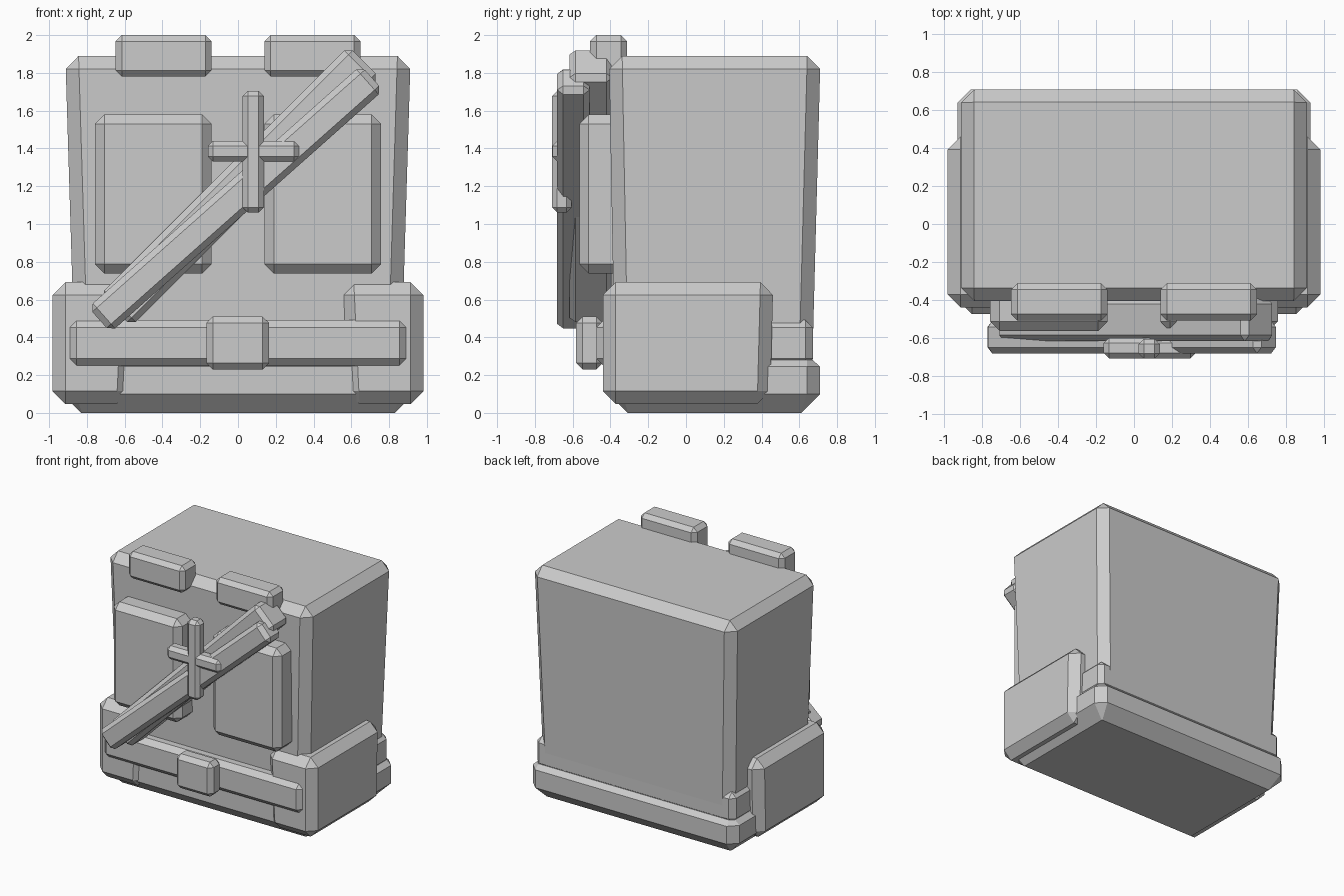
import bpy, bmesh, math
from mathutils import Matrix, Vector

if "Cube" in bpy.data.objects:
    bpy.data.objects.remove(bpy.data.objects["Cube"])


def block(name, x, y, z, bevel, x_low=None, y_low=None, angle=0.0):
    """Chamfered box from (min, max) ranges; x_low / y_low taper the bottom face,
    angle tilts it in the front plane."""
    x_low, y_low = x_low or x, y_low or y
    bm = bmesh.new()
    bmesh.ops.create_cube(bm, size=2)
    for v in bm.verts:
        i, j, k = (int(c > 0) for c in v.co)
        xs, ys = (x, y) if k else (x_low, y_low)
        v.co = (xs[i], ys[j], z[k])
    bmesh.ops.bevel(bm, geom=bm.edges[:], offset=bevel, offset_type='OFFSET',
                    segments=1, profile=0.5, affect='EDGES')
    if angle:
        centre = Vector((sum(x) / 2, sum(y) / 2, sum(z) / 2))
        bmesh.ops.rotate(bm, verts=bm.verts[:], cent=centre,
                         matrix=Matrix.Rotation(-angle, 3, 'Y'))
    bmesh.ops.recalc_face_normals(bm, faces=bm.faces[:])
    mesh = bpy.data.meshes.new(name)
    bm.to_mesh(mesh)
    bm.free()
    obj = bpy.data.objects.new(name, mesh)
    bpy.context.collection.objects.link(obj)
    return obj


def side(s, a, b):
    """Range a..b on the right side, mirrored for s = -1."""
    return (a, b) if s > 0 else (-b, -a)


# main body, tapering slightly towards the bottom
block("body", (-0.914, 0.914), (-0.408, 0.712), (0.12, 1.89), 0.07,
      x_low=(-0.86, 0.86), y_low=(-0.375, 0.665))
block("base", (-0.93, 0.93), (-0.41, 0.71), (0.0, 0.28), 0.1).data
bpy.data.objects.remove(bpy.data.objects["base"])

# base: wide bottom chamfer, small top chamfer
base = block("base", (-0.93, 0.93), (-0.41, 0.71), (0.1, 0.28), 0.035)
bpy.data.objects.remove(base)
bm = bmesh.new()
rings = []
for z, inset in ((0.0, 0.1), (0.1, 0.0), (0.245, 0.0), (0.28, 0.04)):
    hx, y0, y1, c = 0.93 - inset, -0.41 + inset, 0.71 - inset, max(0.07 - inset, 0.004)
    pts = [(-hx + c, y0), (hx - c, y0), (hx, y0 + c), (hx, y1 - c),
           (hx - c, y1), (-hx + c, y1), (-hx, y1 - c), (-hx, y0 + c)]
    rings.append([bm.verts.new((px, py, z)) for px, py in pts])
for low, high in zip(rings, rings[1:]):
    for i in range(8):
        j = (i + 1) % 8
        bm.faces.new((low[i], low[j], high[j], high[i]))
bm.faces.new(rings[0][::-1])
bm.faces.new(rings[-1])
mesh = bpy.data.meshes.new("base")
bm.to_mesh(mesh)
bm.free()
bpy.context.collection.objects.link(bpy.data.objects.new("base", mesh))

# belt and buckle
block("belt", (-0.895, 0.895), (-0.475, 0.672), (0.247, 0.492), 0.04)
block("buckle", (-0.168, 0.165), (-0.582, -0.44), (0.23, 0.51), 0.035)

# mirrored side pouches, chest panels and shoulder clips
for s, tag in ((-1, "left"), (1, "right")):
    block("side_pouch_" + tag, side(s, 0.545, 0.982), (-0.44, 0.462), (0.047, 0.692),
          0.068, x_low=side(s, 0.575, 0.982), y_low=(-0.44, 0.445))
    block("chest_panel_" + tag, side(s, 0.14, 0.758), (-0.565, -0.33), (0.737, 1.58), 0.05)
    block("shoulder_clip_" + tag, side(s, 0.14, 0.648), (-0.508, -0.312), (1.78, 2.0), 0.033)

# two crossing diagonal straps
for name, cx, cz, half, wide, y, deg in (
        ("strap_front", -0.012, 1.133, 0.965, 0.089, (-0.682, -0.51), 41.6),
        ("strap_back", 0.01, 1.2, 0.93, 0.118, (-0.618, -0.39), 45.0)):
    block(name, (cx - half, cx + half), y, (cz - wide, cz + wide), 0.032,
          angle=math.radians(deg))

# cross emblem on the chest
block("cross_upright", (0.025, 0.137), (-0.71, -0.605), (1.06, 1.705), 0.028)
block("cross_bar", (-0.16, 0.325), (-0.708, -0.6), (1.33, 1.44), 0.028)
